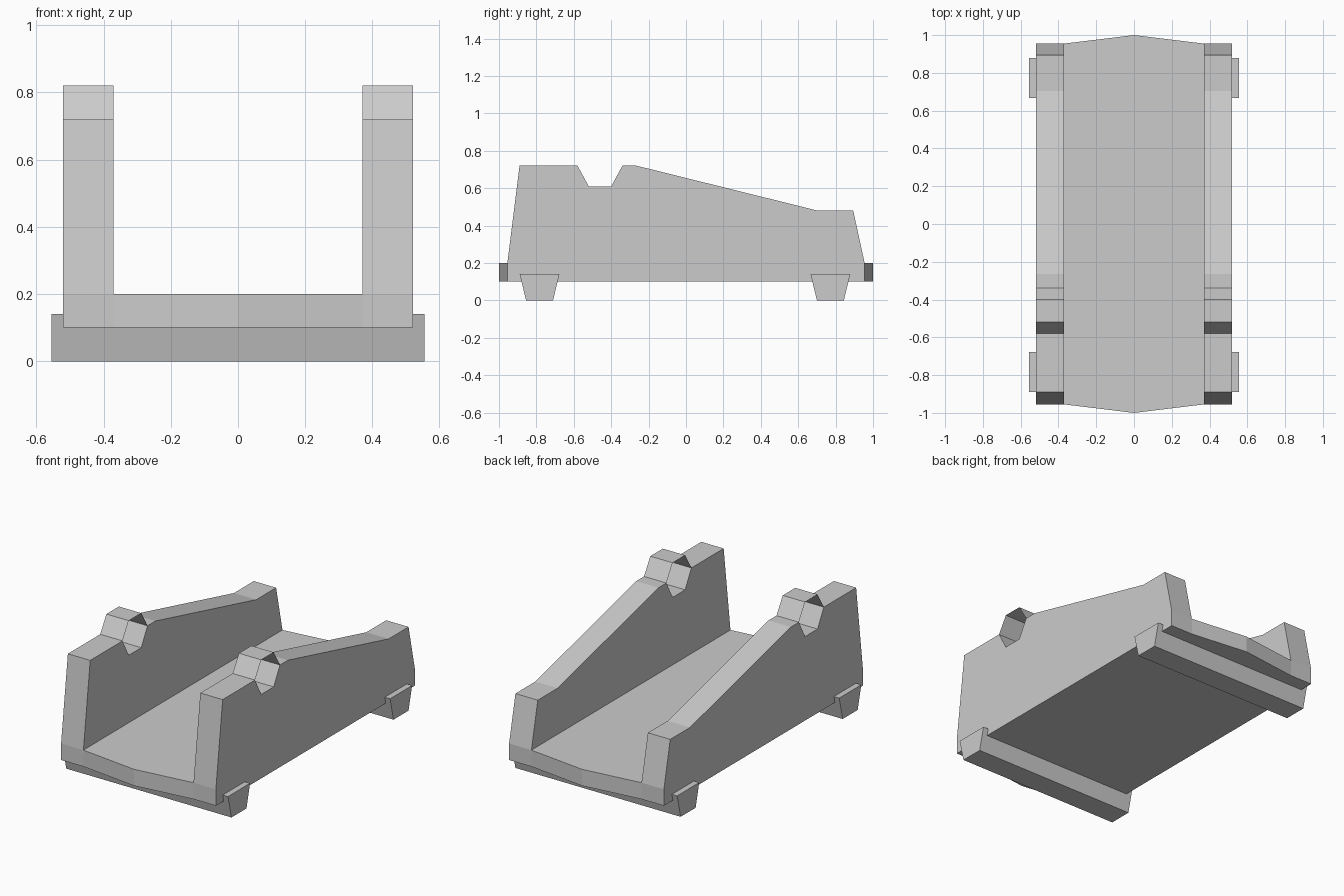
import bpy
import bmesh

cube = bpy.data.objects.get("Cube")
if cube:
    bpy.data.objects.remove(cube, do_unlink=True)

grey = bpy.data.materials.new("plain grey")
grey.use_nodes = True
GREY = (0.6, 0.6, 0.6, 1)
grey.diffuse_color = GREY
grey.node_tree.nodes["Principled BSDF"].inputs["Base Color"].default_value = GREY


def finish(name, bm):
    mesh = bpy.data.meshes.new(name)
    bm.to_mesh(mesh)
    bm.free()
    mesh.materials.append(grey)
    obj = bpy.data.objects.new(name, mesh)
    bpy.context.collection.objects.link(obj)
    return obj


def extrude_profile(name, points, offset):
    """Solid made by sweeping a closed outline along an offset."""
    bm = bmesh.new()
    face = bm.faces.new([bm.verts.new(p) for p in points])
    swept = bmesh.ops.extrude_face_region(bm, geom=[face], use_keep_orig=True)
    verts = [g for g in swept["geom"] if isinstance(g, bmesh.types.BMVert)]
    bmesh.ops.translate(bm, verts=verts, vec=offset)
    bmesh.ops.recalc_face_normals(bm, faces=bm.faces)
    return finish(name, bm)


INNER, OUTER = 0.37, 0.52
WIDTH = OUTER - INNER
BOTTOM, DECK, TOP, TAIL = 0.1, 0.2, 0.72, 0.48
END = 0.955

# Bed with slightly pointed ends
bed = [(-INNER, -END), (0, -1), (INNER, -END),
       (INNER, END), (0, 1), (-INNER, END)]
extrude_profile("bed", [(x, y, BOTTOM) for x, y in bed], (0, 0, DECK - BOTTOM))

# Stepped side cheeks with a half-hexagon notch, and the cap over each notch
cheek = [(-END, BOTTOM), (-END, DECK), (-0.89, TOP), (-0.58, TOP),
         (-0.52, 0.61), (-0.40, 0.61), (-0.34, TOP), (-0.264, TOP),
         (0.704, TAIL), (0.894, TAIL), (END, DECK), (END, BOTTOM)]
cap = [(-0.58, TOP), (-0.52, 0.82), (-0.40, 0.82), (-0.34, TOP)]

for side, start in (("left", INNER), ("right", -OUTER)):
    extrude_profile(side + "_cheek", [(start, y, z) for y, z in cheek], (WIDTH, 0, 0))
    # Open-ended sheet of three facets
    bm = bmesh.new()
    rows = [[bm.verts.new((x, y, z)) for y, z in cap] for x in (start, start + WIDTH)]
    for i in range(len(cap) - 1):
        bm.faces.new((rows[0][i], rows[1][i], rows[1][i + 1], rows[0][i + 1]))
    finish(side + "_notch_cap", bm)

# Tapered axle bars across the underside
AXLE = 0.555
for name, centre in (("front_axle", -0.783), ("rear_axle", 0.772)):
    bar = [(-0.106, 0.14), (-0.072, 0), (0.072, 0), (0.106, 0.14)]
    extrude_profile(name, [(-AXLE, centre + y, z) for y, z in bar], (2 * AXLE, 0, 0))
